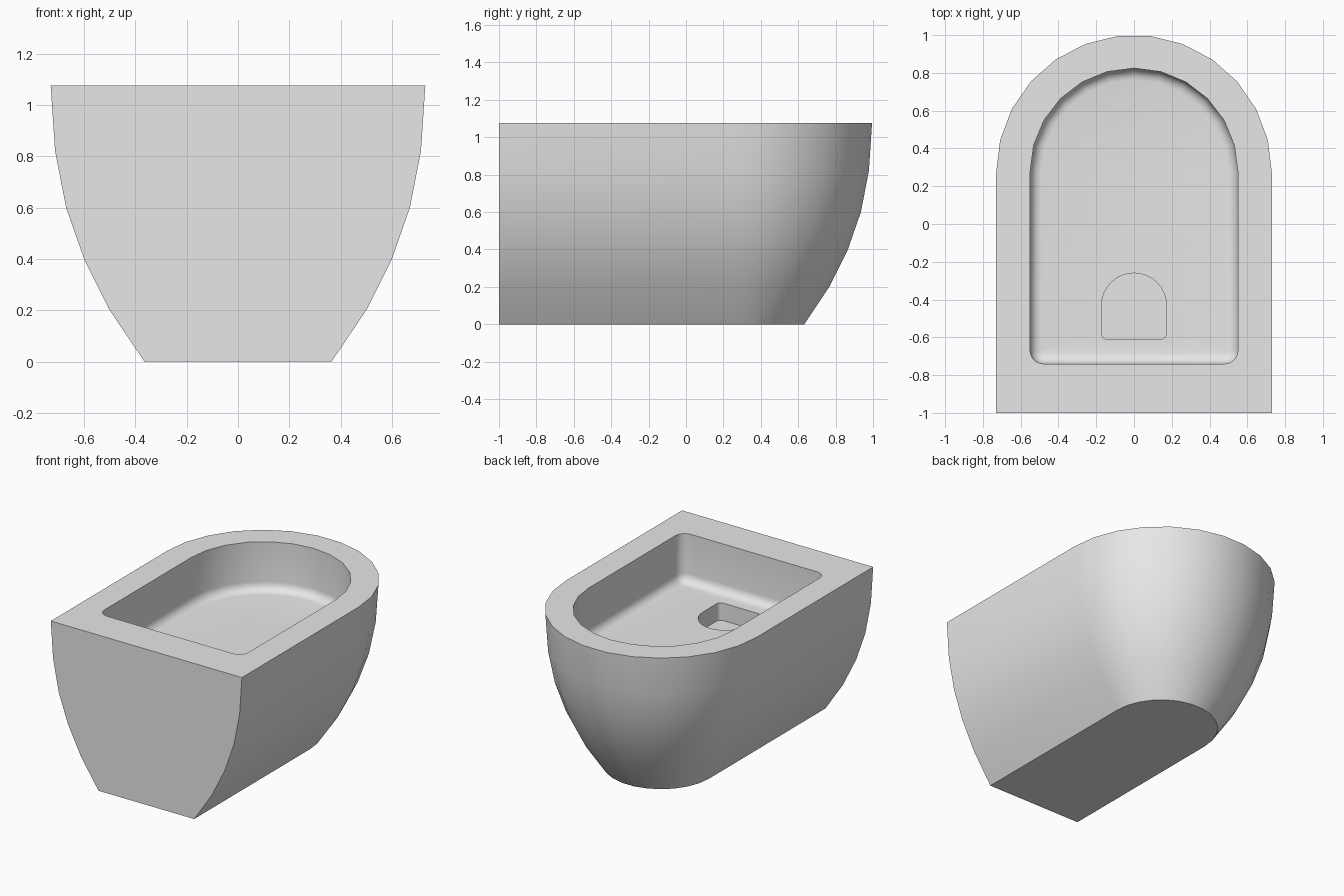
import bpy
import bmesh
from math import sin, cos, pi, radians

cube = bpy.data.objects.get("Cube")
if cube:
    bpy.data.objects.remove(cube, do_unlink=True)

HEIGHT = 1.075
FLOOR = 0.74
POCKET_FLOOR = 0.62

bm = bmesh.new()


def arch_loop(half, centre_y, front_y, z, segments, corner=0.0, steps=5):
    """Closed loop: a half circle at the back, straight sides, a flat front."""
    points = [(half * cos(pi * i / segments), centre_y + half * sin(pi * i / segments))
              for i in range(segments + 1)]
    if corner:
        for side, start in ((-1, pi), (1, 1.5 * pi)):
            for i in range(steps + 1):
                a = start + 0.5 * pi * i / steps
                points.append((side * (half - corner) + corner * cos(a),
                               front_y + corner + corner * sin(a)))
    else:
        points += [(-half, front_y), (half, front_y)]
    return [bm.verts.new((x, y, z)) for x, y in points]


def loft(loops):
    for low, high in zip(loops, loops[1:]):
        n = len(low)
        for i in range(n):
            j = (i + 1) % n
            bm.faces.new((low[i], low[j], high[j], high[i]))


def fill_ring(outer, inner):
    """Flat face between two loops."""
    edges = [bm.edges.get((loop[i - 1], loop[i]))
             for loop in (outer, inner) for i in range(len(loop))]
    bmesh.ops.triangle_fill(bm, use_beauty=True, edges=edges, normal=(0, 0, 1))


# Outer shell, flaring upward in a curve
shell_profile = [(0.365, 0), (0.5, 0.2), (0.6, 0.4), (0.67, 0.6),
                 (0.713, 0.82), (0.73, HEIGHT)]
shell = [arch_loop(r, 0.27, -1, z, 13) for r, z in shell_profile]
loft(shell)
bm.faces.new(shell[0])

# Basin: upright walls, then a rounded edge into the floor
FILLET = 0.06
basin = [arch_loop(0.55, 0.275, -0.74, HEIGHT, 12, 0.07)]
for i in range(6):
    a = 0.5 * pi * i / 5
    inset = FILLET * (1 - cos(a))
    basin.append(arch_loop(0.55 - inset, 0.275, -0.74 + inset,
                           FLOOR + FILLET * (1 - sin(a)), 12, 0.07 - inset))
loft(basin)
fill_ring(shell[-1], basin[0])

# Small arched pocket in the basin floor
pocket = [arch_loop(0.172, -0.432, -0.61, z, 16, 0.03) for z in (FLOOR, POCKET_FLOOR)]
loft(pocket)
fill_ring(basin[-1], pocket[0])
bm.faces.new(pocket[-1])

bmesh.ops.recalc_face_normals(bm, faces=bm.faces[:])
mesh = bpy.data.meshes.new("basin_body")
bm.to_mesh(mesh)
bm.free()
body = bpy.data.objects.new("basin_body", mesh)
bpy.context.collection.objects.link(body)

# Single plain grey
grey = bpy.data.materials.new("light_grey")
grey.use_nodes = True
colour = (0.8, 0.8, 0.8, 1)
grey.diffuse_color = colour
grey.node_tree.nodes["Principled BSDF"].inputs["Base Color"].default_value = colour
mesh.materials.append(grey)

# Smooth curves, crisp rims
for other in bpy.context.selected_objects:
    other.select_set(False)
body.select_set(True)
bpy.context.view_layer.objects.active = body
bpy.ops.object.shade_smooth_by_angle(angle=radians(30))
